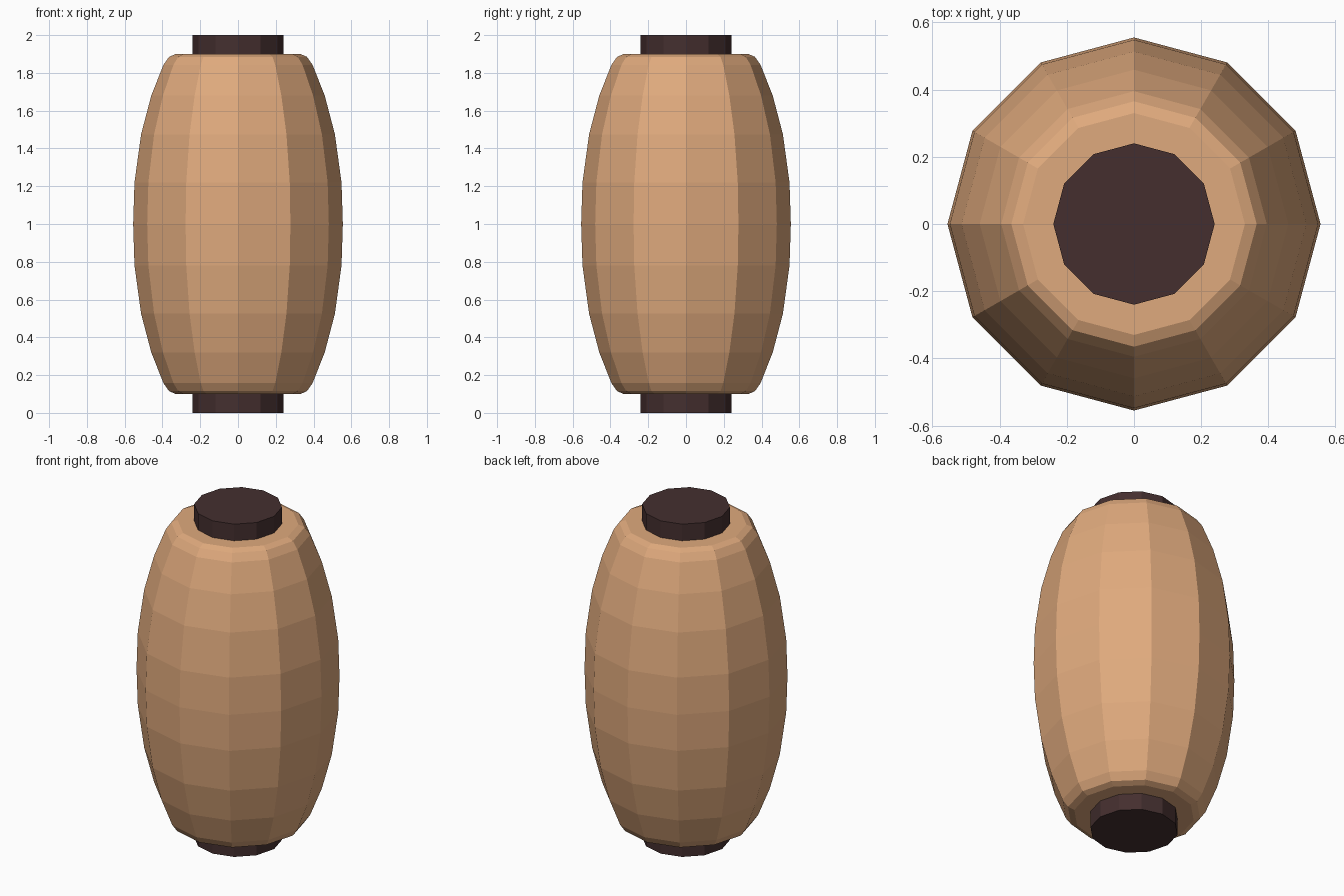
import bpy, bmesh
from math import cos, sin, tau

if "Cube" in bpy.data.objects:
    bpy.data.objects.remove(bpy.data.objects["Cube"])

SIDES = 12


def material(name, color):
    mat = bpy.data.materials.new(name)
    mat.diffuse_color = (*color, 1)
    mat.use_nodes = True
    mat.node_tree.nodes["Principled BSDF"].inputs["Base Color"].default_value = mat.diffuse_color
    return mat


def lathe(name, profile, mat):
    """Flat-shaded closed solid turned around z from (radius, height) points, bottom to top."""
    bm = bmesh.new()
    rings = [[bm.verts.new((r * cos(tau * i / SIDES), r * sin(tau * i / SIDES), z))
              for i in range(SIDES)] for r, z in profile]
    for low, high in zip(rings, rings[1:]):
        for i in range(SIDES):
            j = (i + 1) % SIDES
            bm.faces.new((low[i], low[j], high[j], high[i]))
    bm.faces.new(rings[0][::-1])
    bm.faces.new(rings[-1])
    mesh = bpy.data.meshes.new(name)
    bm.to_mesh(mesh)
    bm.free()
    mesh.materials.append(mat)
    obj = bpy.data.objects.new(name, mesh)
    bpy.context.collection.objects.link(obj)
    return obj


paper = material("paper", (0.74, 0.40, 0.205))
dark_wood = material("dark_wood", (0.058, 0.028, 0.028))

# Bulging shade: half profile from the middle up, mirrored about z = 1
upper = [(0.548, 1.22), (0.513, 1.475), (0.459, 1.68), (0.395, 1.842),
         (0.365, 1.885), (0.33, 1.9)]
lower = [(r, 2 - z) for r, z in reversed(upper)]
lathe("lantern_shade", lower + [(0.555, 1.0)] + upper, paper)

# End caps
lathe("bottom_cap", [(0.24, 0), (0.24, 0.1)], dark_wood)
lathe("top_cap", [(0.24, 1.9), (0.24, 2)], dark_wood)
